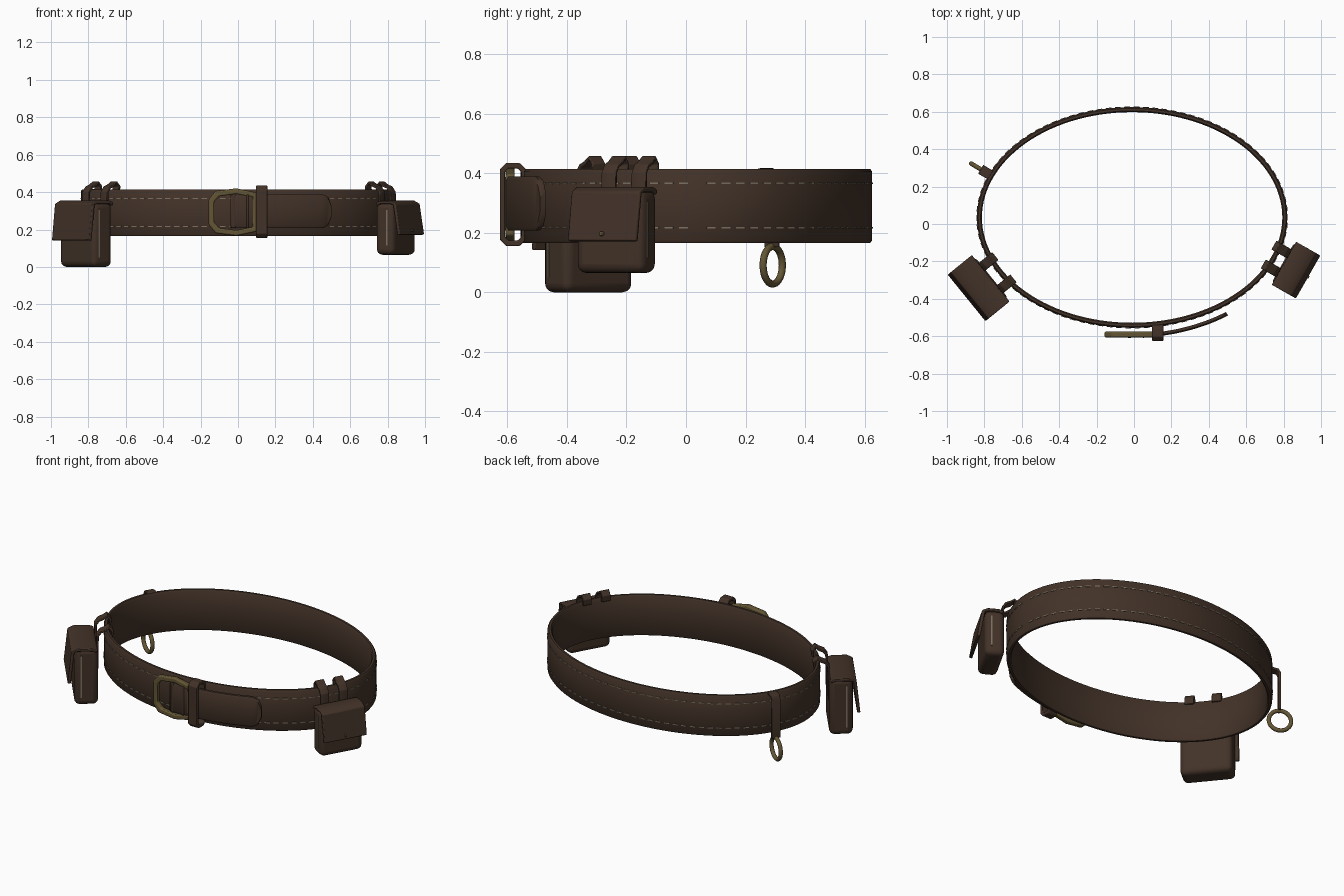
import bpy, bmesh, math
from mathutils import Matrix, Vector

if "Cube" in bpy.data.objects:
    bpy.data.objects.remove(bpy.data.objects["Cube"])

CX, CY, A, B = -0.01, 0.035, 0.83, 0.59   # belt ellipse


def material(name, col):
    m = bpy.data.materials.new(name)
    m.diffuse_color = (*col, 1)
    m.use_nodes = True
    m.node_tree.nodes["Principled BSDF"].inputs["Base Color"].default_value = m.diffuse_color
    return m


LEATHER = material("dark leather", (0.055, 0.032, 0.021))
BRASS = material("aged brass", (0.125, 0.092, 0.035))
THREAD = material("pale thread", (0.20, 0.165, 0.12))


def frame(deg, off=0.0):
    """Local axes on the belt: x along it, y outward, z up."""
    t = math.radians(deg)
    n = Vector((math.cos(t) / A, math.sin(t) / B, 0)).normalized()
    p = Vector((CX + A * math.cos(t), CY + B * math.sin(t), 0)) + n * off
    return Matrix(((n.y, n.x, 0, p.x), (-n.x, n.y, 0, p.y), (0, 0, 1, 0), (0, 0, 0, 1)))


def finish(name, bm, mat, matrix=None, bevel=0, segs=2, angle=35):
    if matrix is not None:
        bm.transform(matrix)
    bmesh.ops.recalc_face_normals(bm, faces=bm.faces)
    me = bpy.data.meshes.new(name)
    bm.to_mesh(me)
    bm.free()
    ob = bpy.data.objects.new(name, me)
    bpy.context.collection.objects.link(ob)
    me.materials.append(mat)
    if bevel:
        md = ob.modifiers.new("bevel", 'BEVEL')
        md.width, md.segments, md.limit_method = bevel, segs, 'ANGLE'
        md.angle_limit = math.radians(30)
    bpy.ops.object.select_all(action='DESELECT')
    ob.select_set(True)
    bpy.context.view_layer.objects.active = ob
    bpy.ops.object.shade_smooth_by_angle(angle=math.radians(angle))
    return ob


def add_box(bm, lo, hi, matrix=Matrix()):
    c = [(l + h) / 2 for l, h in zip(lo, hi)]
    s = [h - l for l, h in zip(lo, hi)]
    bmesh.ops.create_cube(bm, size=1, matrix=matrix @ Matrix.Translation(c) @ Matrix.Diagonal((*s, 1)))


def box(name, lo, hi, mat, matrix=None, **kw):
    bm = bmesh.new()
    add_box(bm, lo, hi)
    return finish(name, bm, mat, matrix, **kw)


def skin(bm, rings, closed):
    """Bridge equal point rings into a tube; cap it when open."""
    vs = [[bm.verts.new(p) for p in r] for r in rings]
    n, k = len(vs), len(vs[0])
    for i in range(n if closed else n - 1):
        for j in range(k):
            a, b = vs[i], vs[(i + 1) % n]
            bm.faces.new((a[j], a[(j + 1) % k], b[(j + 1) % k], b[j]))
    if not closed:
        bm.faces.new(vs[0])
        bm.faces.new(vs[-1])


def ribbon(name, path, thick, x0, x1, mat, matrix, **kw):
    """Strip of leather following a (y, z) path, between x0 and x1."""
    pts = [Vector(p) for p in path]
    rings = []
    for i, p in enumerate(pts):
        d = (pts[min(i + 1, len(pts) - 1)] - pts[max(i - 1, 0)]).normalized()
        o = Vector((-d.y, d.x)) * thick / 2
        a, b = p + o, p - o
        rings.append([(x0, a.x, a.y), (x1, a.x, a.y), (x1, b.x, b.y), (x0, b.x, b.y)])
    bm = bmesh.new()
    skin(bm, rings, False)
    return finish(name, bm, mat, matrix, **kw)


def hoop(name, outer, inner, d0, d1, axis, mat, **kw):
    """Flat frame with a hole, deep from d0 to d1 along x or y."""
    def put(p, d):
        return (d, p[0], p[1]) if axis == 'X' else (p[0], d, p[1])
    bm = bmesh.new()
    skin(bm, [[put(o, d0), put(o, d1), put(i, d1), put(i, d0)] for o, i in zip(outer, inner)], True)
    return finish(name, bm, mat, **kw)


# belt band
prof = [(-0.027, 0.175), (-0.02, 0.165), (-0.007, 0.165), (0, 0.175),
        (0, 0.405), (-0.007, 0.415), (-0.02, 0.415), (-0.027, 0.405)]
bm = bmesh.new()
skin(bm, [[frame(i * 3) @ Vector((0, o, z)) for o, z in prof] for i in range(120)], True)
finish("belt_band", bm, LEATHER, angle=50)

# stitching: evenly spaced dashes in two rows
bm = bmesh.new()
step, run = 0.05, 0.0
for i in range(3600):
    t = math.radians(i / 10)
    run += math.hypot(A * math.sin(t), B * math.cos(t)) * math.radians(0.1)
    if run >= step:
        run -= step
        for z in (0.217, 0.366):
            add_box(bm, (-0.015, -0.003, z - 0.003), (0.015, 0.003, z + 0.003), frame(i / 10))
finish("belt_stitching", bm, THREAD)

# strap tongue lying over the front of the belt
rings = []
for i in range(31):
    u = i / 30
    hw = 0.091 if u < 0.88 else 0.091 * (0.35 + 0.65 * math.sqrt(max(0, 1 - ((u - 0.88) / 0.12) ** 2)))
    m = frame(268 + 38 * u, 0.042)
    rings.append([m @ Vector((0, y, 0.298 + z)) for y, z in
                  ((-0.011, -hw), (0.004, -hw), (0.011, -hw + 0.012), (0.011, hw - 0.012), (0.004, hw), (-0.011, hw))])
bm = bmesh.new()
skin(bm, rings, False)
finish("strap_tongue", bm, LEATHER)

# leather folds round the buckle bar
for i, (x0, x1) in enumerate(((-0.034, -0.014), (0.045, 0.057))):
    box(f"buckle_fold_{i}", (x0, -0.609, 0.207), (x1, -0.575, 0.388), LEATHER, bevel=0.005)

# buckle frame
ZC = 0.293
upper = [(-0.157, 0.068), (-0.12, 0.113), (-0.01, 0.127), (0.105, 0.103)]
inner = [(-0.127, 0.055), (-0.1, 0.085), (-0.01, 0.097), (0.078, 0.08)]
full = lambda h: [(x, ZC + z) for x, z in h] + [(x, ZC - z) for x, z in reversed(h)]
hoop("buckle_frame", full(upper), full(inner), -0.606, -0.575, 'Y', BRASS, bevel=0.007)

# keeper loop
def rounded(y0, y1, z0, z1, c):
    return [(y0 + c, z0), (y1 - c, z0), (y1, z0 + c), (y1, z1 - c),
            (y1 - c, z1), (y0 + c, z1), (y0, z1 - c), (y0, z0 + c)]
hoop("keeper_loop", rounded(-0.625, -0.537, 0.155, 0.435, 0.022),
     rounded(-0.608, -0.553, 0.174, 0.416, 0.012), 0.097, 0.158, 'X', LEATHER, bevel=0.004)


# pouches: body, flap, side seams and hanging loops
def pouch(side, deg, w, fw, z0, y1, flap_z, flap_y, loop_x):
    m = frame(deg)
    box(side + "_pouch_body", (-w, 0.042, z0), (w, y1, 0.345), LEATHER, m, bevel=0.03, segs=4)
    ribbon(side + "_pouch_flap",
           [(0.05, 0.335), (0.075, 0.345), (y1 - 0.015, 0.345), (y1 + 0.01, 0.335), (flap_y - 0.009, flap_z)],
           0.018, -fw, fw, LEATHER, m, bevel=0.005)
    for i, s in enumerate((-1, 1)):
        x = s * w
        ys = y1 - 0.036
        box(f"{side}_pouch_seam_{i}", (x - 0.003, ys - 0.004, z0 + 0.05), (x + 0.003, ys + 0.004, 0.305), THREAD, m)
        ribbon(f"{side}_pouch_loop_{i}",
               [(0.046, 0.2), (0.043, 0.40), (0.025, 0.425), (0.0, 0.435), (-0.022, 0.452), (-0.04, 0.43), (-0.036, 0.395)],
               0.013, s * loop_x - 0.027, s * loop_x + 0.027, LEATHER, m, bevel=0.003)


pouch("left", 210, 0.148, 0.16, 0.0, 0.175, 0.142, 0.215, 0.077)
pouch("right", 338, 0.13, 0.132, 0.065, 0.152, 0.172, 0.198, 0.058)

# brass stud on the right flap
box("flap_stud", (-0.007, 0.185, 0.19), (0.007, 0.203, 0.204), BRASS, frame(338), bevel=0.003)

# ring hanger with brass ring
RING = frame(157)
ribbon("ring_hanger", [(0.046, 0.152), (0.046, 0.385), (0.036, 0.405), (0.01, 0.41), (-0.008, 0.408)],
       0.014, -0.027, 0.027, LEATHER, RING, bevel=0.003)
rings = []
for i in range(40):
    a = math.tau * i / 40
    rings.append([(0.012 * math.sin(b), 0.05 + (0.063 + 0.012 * math.cos(b)) * math.cos(a),
                   0.091 + (0.063 + 0.012 * math.cos(b)) * math.sin(a))
                  for b in (math.tau * j / 12 for j in range(12))])
bm = bmesh.new()
skin(bm, rings, True)
finish("hanging_ring", bm, BRASS, RING, angle=60)
